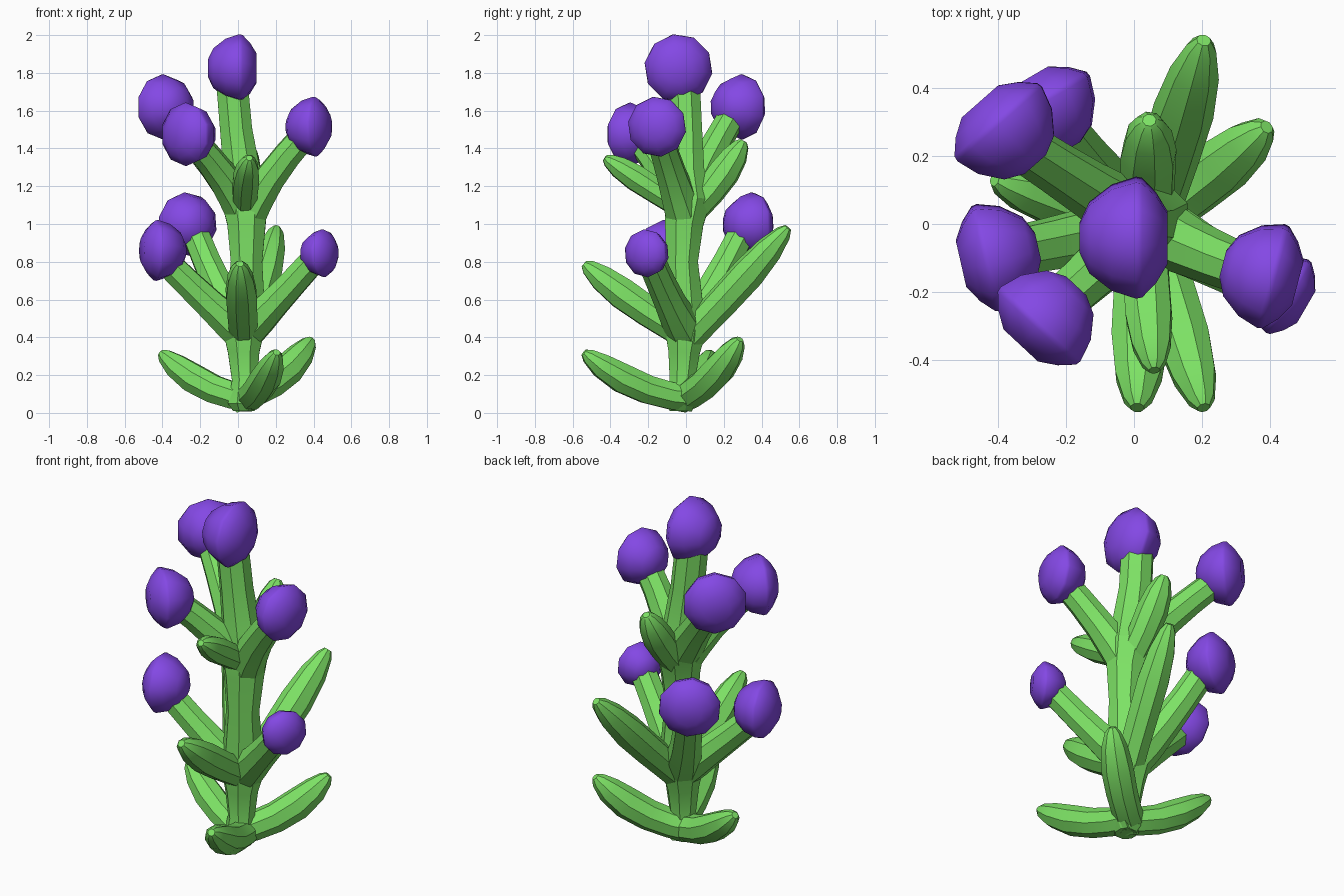
import bpy, bmesh, math
from mathutils import Vector

cube = bpy.data.objects.get("Cube")
if cube:
    bpy.data.objects.remove(cube, do_unlink=True)


def make_material(name, rgb):
    m = bpy.data.materials.new(name)
    m.use_nodes = True
    m.diffuse_color = (*rgb, 1)
    m.node_tree.nodes["Principled BSDF"].inputs["Base Color"].default_value = (*rgb, 1)
    return m


GREEN = make_material("leaf green", (0.205, 0.76, 0.13))
PURPLE = make_material("bloom purple", (0.23, 0.065, 0.78))


def tube(name, points, radii, material, sides=8, smooth=25):
    """Skin rings of the given radii along a path and cap both ends."""
    pts = [Vector(p) for p in points]
    bm = bmesh.new()
    rings = []
    side = None
    for i, (p, r) in enumerate(zip(pts, radii)):
        tangent = (pts[min(i + 1, len(pts) - 1)] - pts[max(i - 1, 0)]).normalized()
        if side is None:
            side = tangent.orthogonal()
        side = (side - tangent * side.dot(tangent)).normalized()
        other = tangent.cross(side)
        ring = []
        for k in range(sides):
            a = math.tau * (k + 0.5) / sides
            ring.append(bm.verts.new(p + r * (math.cos(a) * side + math.sin(a) * other)))
        rings.append(ring)
    for lower, upper in zip(rings, rings[1:]):
        for k in range(sides):
            n = (k + 1) % sides
            bm.faces.new((lower[k], lower[n], upper[n], upper[k]))
    bm.faces.new(rings[0][::-1])
    bm.faces.new(rings[-1])
    bmesh.ops.recalc_face_normals(bm, faces=bm.faces)
    mesh = bpy.data.meshes.new(name)
    bm.to_mesh(mesh)
    bm.free()
    mesh.materials.append(material)
    obj = bpy.data.objects.new(name, mesh)
    bpy.context.collection.objects.link(obj)
    bpy.ops.object.select_all(action='DESELECT')
    obj.select_set(True)
    bpy.context.view_layer.objects.active = obj
    bpy.ops.object.shade_smooth_by_angle(angle=math.radians(smooth))


def curve(start, bend, end, steps):
    a, b, c = Vector(start), Vector(bend), Vector(end)
    return [a * (1 - t) ** 2 + b * 2 * t * (1 - t) + c * t * t for t in steps]


# Main stem, swollen where the two whorls of branches join
tube("main_stem",
     [(.03, -.03, .01), (.03, -.03, .045), (.035, -.02, .17), (.03, -.01, .32), (.03, 0, .44),
      (.04, -.01, .56), (.045, -.02, .8), (.045, -.01, 1.0), (.035, .01, 1.13),
      (.02, 0, 1.28), (-.01, .0, 1.5), (-.032, -.01, 1.75)],
     [.06, .09, .072, .09, .12, .11, .09, .11, .133, .105, .092, .09], GREEN)

# Leaves: start, bend, tip, widest radius
LEAVES = {
    "lower_leaf_front": ((.04, .03, .08), (.12, -.25, .085), (.205, -.54, .32), .083),
    "lower_leaf_left": ((-.01, -.03, .08), (.22, .13, .125), (.39, .285, .39), .087),
    "lower_leaf_right": ((.07, -.03, .08), (-.16, .05, .085), (-.41, .13, .32), .082),
    "middle_leaf_front": ((.03, .04, .39), (.02, -.25, .55), (.01, -.54, .79), .088),
    "middle_leaf_back": ((.04, 0, .39), (.12, .23, .62), (.205, .54, .98), .09),
    "upper_leaf_front": ((.035, .04, 1.05), (.03, -.2, 1.20), (.06, -.43, 1.35), .073),
    "upper_leaf_back": ((.04, -.02, 1.02), (.04, .17, 1.19), (.045, .305, 1.44), .085),
}
STEPS = [0, .2, .42, .65, .84, .96, 1]
SWELL = [.95, .93, .97, 1, .82, .5, .24]
for name, (start, bend, tip, width) in LEAVES.items():
    tube(name, curve(start, bend, tip, STEPS), [width * s for s in SWELL], GREEN, 8)


# Bloom: a deep dome behind a wide rim, with a shallow blunt cone facing outward
def bloom(name, centre, outward, radius):
    profile = [(-.98, .26), (-.82, .60), (-.45, .89), (-.05, 1.02), (.05, 1.0),
               (.28, .76), (.47, .44)]
    axis = Vector((*outward, 0)).normalized()
    tube(name, [Vector(centre) + axis * radius * d for d, _ in profile],
         [radius * r for _, r in profile], PURPLE, 10, 50)


# Flowering branches: start, bend, end, bloom centre, bloom direction, bloom radius
BRANCHES = {
    "upper_left": ((.04, 0, 1.02), (.14, -.07, 1.24), (.37, -.15, 1.49),
                   (.41, -.155, 1.515), (.95, -.25), .157),
    "upper_front": ((.03, 0, 1.07), (-.06, -.09, 1.25), (-.25, -.26, 1.46),
                    (-.28, -.30, 1.475), (-.68, -.73), .165),
    "upper_back": ((.03, 0, 1.10), (-.10, .08, 1.29), (-.36, .25, 1.58),
                   (-.40, .30, 1.62), (-.66, .75), .17),
    "lower_left": ((.04, 0, .43), (.16, -.07, .54), (.41, -.19, .82),
                   (.455, -.215, .845), (.86, -.5), .125),
    "lower_front": ((.04, 0, .41), (-.10, -.03, .52), (-.40, -.09, .82),
                    (-.435, -.10, .86), (-.97, -.22), .16),
    "lower_back": ((.03, 0, .43), (-.09, .12, .60), (-.23, .30, .96),
                   (-.275, .36, 1.0), (-.5, .86), .165),
}
for name, (start, bend, end, centre, outward, radius) in BRANCHES.items():
    path = curve(start, bend, end, [0, .25, .5, .75, 1])
    tube(name + "_branch", path, [.105, .097, .085, .078, .074], GREEN, 8)
    bloom(name + "_bloom", centre, outward, radius)
bloom("top_bloom", (.015, -.04, 1.825), (1, 0), .178)
